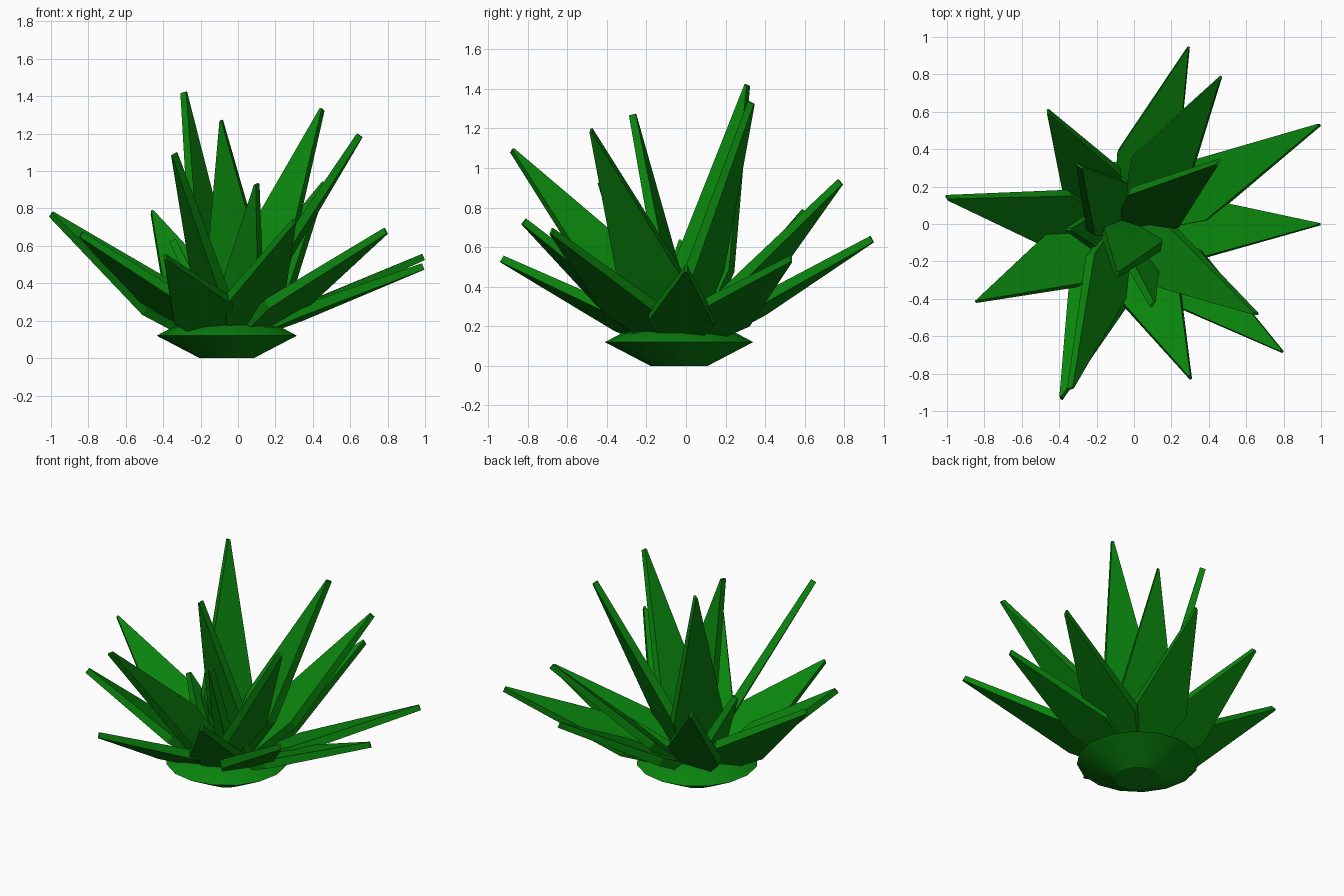
import bpy, bmesh, math
from mathutils import Vector, Matrix

if "Cube" in bpy.data.objects:
    bpy.data.objects.remove(bpy.data.objects["Cube"])

green = bpy.data.materials.new("leaf_green")
green.diffuse_color = (0.003, 0.23, 0.004, 1)
green.use_nodes = True
green.node_tree.nodes["Principled BSDF"].inputs["Base Color"].default_value = green.diffuse_color
CX, CY = -0.06, -0.035


def finish(bm, name):
    bmesh.ops.recalc_face_normals(bm, faces=bm.faces)
    me = bpy.data.meshes.new(name)
    bm.to_mesh(me)
    bm.free()
    me.materials.append(green)
    ob = bpy.data.objects.new(name, me)
    bpy.context.collection.objects.link(ob)
    return ob


def loft(bm, rings):
    # skin closed rings of equal length and cap both ends
    loops = [[bm.verts.new(p) for p in r] for r in rings]
    n = len(loops[0])
    for a, b in zip(loops, loops[1:]):
        for i in range(n):
            j = (i + 1) % n
            bm.faces.new((a[i], a[j], b[j], b[i]))
    bm.faces.new(loops[0][::-1])
    bm.faces.new(loops[-1])


# root crown: tapered underside, shallow domed top
bm = bmesh.new()
SIDES = 16
profile = [(0.145, 0), (0.375, 0.12), (0.29, 0.165), (0.17, 0.193), (0.06, 0.2)]
loft(bm, [[(CX + r * math.cos(math.tau * i / SIDES),
            CY + r * math.sin(math.tau * i / SIDES), z) for i in range(SIDES)]
          for r, z in profile])
crown = finish(bm, "root_crown")
bpy.context.view_layer.objects.active = crown
crown.select_set(True)
bpy.ops.object.shade_smooth_by_angle(angle=math.radians(24))
crown.select_set(False)


def leaf(name, tip, roll, start, half_width, shift=(0, 0)):
    # flat blade: narrow foot, widest at 28% of its length, thin blunt tip
    tip = Vector(tip)
    centre = Vector((CX + shift[0], CY + shift[1], 0.14))
    out = tip - centre
    out.z = 0
    foot = centre + out.normalized() * start
    d = (tip - foot).normalized()
    side = out.cross(Vector((0, 0, 1))).normalized()
    side = Matrix.Rotation(math.radians(-roll), 3, d) @ side
    up = side.cross(d)
    rings = []
    for t, w, h in [(0, 0.075, 0.03), (0.28, half_width, 0.028), (1, 0.006, 0.018)]:
        c = foot.lerp(tip, t)
        rings.append([c + side * w * a + up * h * b
                      for a, b in ((1, 1), (-1, 1), (-1, -1), (1, -1))])
    bm = bmesh.new()
    loft(bm, rings)
    finish(bm, name)


# tip position, roll in degrees about the leaf's own axis, foot width, foot shift
inner = [((-0.29, 0.31, 1.42), -25, 0.165, (0, 0)),
         ((0.45, 0.33, 1.33), -25, 0.165, (0, 0)),
         ((0.65, -0.48, 1.19), -20, 0.165, (0, 0)),
         ((-0.09, -0.27, 1.27), -10, 0.16, (0.1, 0.07)),
         ((-0.34, -0.88, 1.09), 45, 0.165, (0, 0.03)),
         ((0.10, -0.43, 0.93), 50, 0.12, (0.04, 0)),
         ((-0.35, -0.03, 0.63), 0, 0.12, (0, 0))]
outer = [((0.46, 0.78, 0.93), 0), ((-0.46, 0.60, 0.78), 20),
         ((-1.0, 0.14, 0.77), 30), ((0.79, -0.68, 0.68), 0),
         ((0.99, 0.53, 0.54), 10), ((0.99, 0, 0.49), 5),
         ((0.30, -0.82, 0.73), 0), ((0.29, 0.94, 0.64), 0),
         ((-0.39, -0.93, 0.54), -20), ((-0.84, -0.41, 0.66), -10)]
for i, (tip, roll, width, shift) in enumerate(inner):
    leaf(f"inner_leaf_{i + 1}", tip, roll, 0.05, width, shift)
for i, (tip, roll) in enumerate(outer):
    leaf(f"outer_leaf_{i + 1}", tip, roll, 0.14, 0.168)
